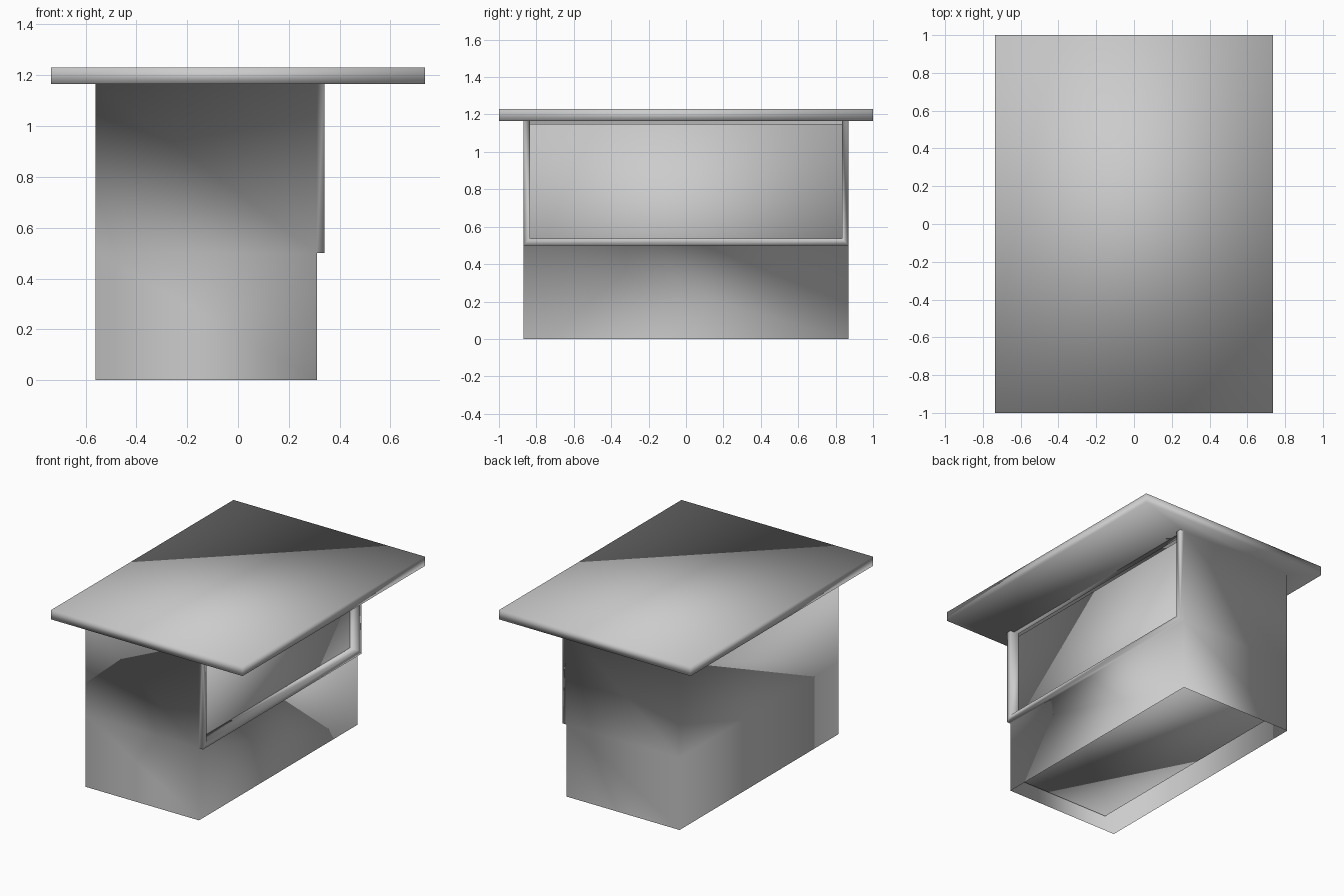
import bpy
import bmesh
from mathutils import Vector

if "Cube" in bpy.data.objects:
    bpy.data.objects.remove(bpy.data.objects["Cube"], do_unlink=True)

grey = bpy.data.materials.new("plain_grey")
grey.use_nodes = True
colour = (0.6, 0.6, 0.6, 1.0)
grey.diffuse_color = colour
grey.node_tree.nodes["Principled BSDF"].inputs["Base Color"].default_value = colour


def box(low, high):
    """Box mesh between two corners."""
    bm = bmesh.new()
    bmesh.ops.create_cube(bm, size=1)
    low, high = Vector(low), Vector(high)
    for v in bm.verts:
        v.co = (low + high) / 2 + v.co * (high - low)
    return bm


def finish(bm, name):
    """Turn the mesh into a smooth shaded object."""
    bm.normal_update()
    mesh = bpy.data.meshes.new(name)
    bm.to_mesh(mesh)
    bm.free()
    mesh.materials.append(grey)
    mesh.shade_smooth()
    obj = bpy.data.objects.new(name, mesh)
    bpy.context.collection.objects.link(obj)


def pick(bm, direction, point):
    """Face pointing along a direction whose middle is nearest a point."""
    bm.normal_update()
    facing = [f for f in bm.faces if f.normal.dot(Vector(direction)) > 0.9]
    return min(facing, key=lambda f: (f.calc_center_median() - Vector(point)).length)


def extrude(bm, face, offset):
    """Extrude a face and return the new cap."""
    cap = bmesh.ops.extrude_discrete_faces(bm, faces=[face])["faces"][0]
    bmesh.ops.translate(bm, verts=cap.verts[:], vec=offset)
    return cap


# Overhanging flat roof, with the wall outline inset into its underside
booth = box((-0.735, -1, 1.165), (0.735, 1, 1.23))
outline = extrude(booth, pick(booth, (0, 0, -1), (0, 0, 1.165)), (0, 0, 0))
for v in outline.verts:
    v.co.x = -0.56 if v.co.x < 0 else 0.31
    v.co.y *= 0.87

# Walls drawn down to the sill and then to the open foot
sill = extrude(booth, outline, (0, 0, -0.665))
foot = extrude(booth, sill, (0, 0, -0.5))
bmesh.ops.delete(booth, geom=[foot], context='FACES_ONLY')

# Protruding window frame around an opening
window = extrude(booth, pick(booth, (1, 0, 0), (0.31, 0, 0.83)), (0.03, 0, 0))
hidden_top = pick(booth, (0, 0, 1), (0.325, 0, 1.165))
bmesh.ops.delete(booth, geom=[hidden_top], context='FACES_ONLY')
bmesh.ops.inset_region(booth, faces=[window], thickness=0.037, use_even_offset=True)
opening = extrude(booth, window, (-0.065, 0, 0))
bmesh.ops.delete(booth, geom=[opening], context='FACES_ONLY')
finish(booth, "booth_shell")

# Inner lining, seen through the window and from below
finish(box((-0.475, -0.855, 0.095), (0.27, 0.855, 1.15)), "inner_lining")
